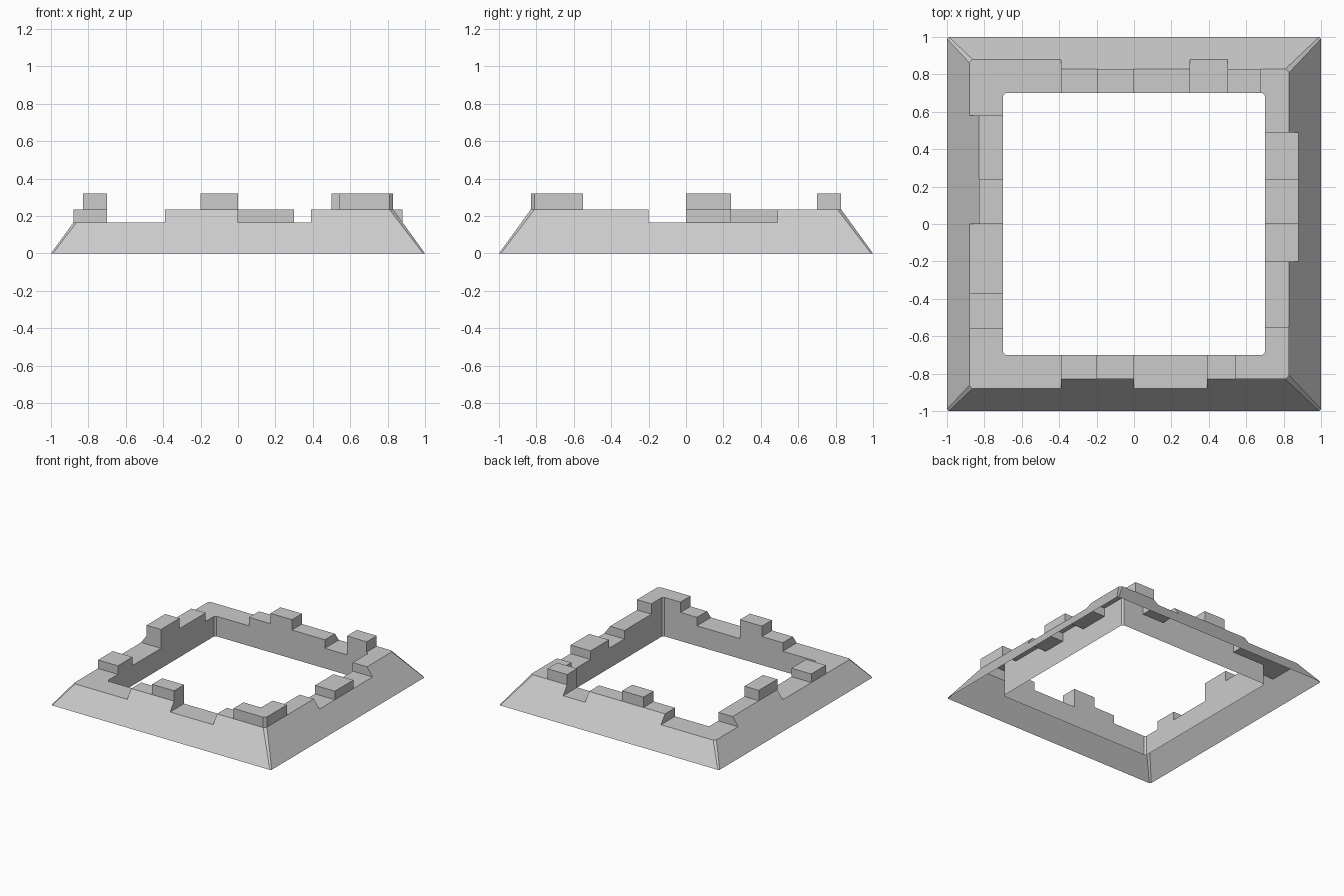
import bpy, bmesh

if "Cube" in bpy.data.objects:
    bpy.data.objects.remove(bpy.data.objects["Cube"])

LOW, MID, HIGH = 0.165, 0.235, 0.32   # step levels of the wall top
INN, TOP, LEDGE = 0.70, 0.83, 0.88    # inner face, rim at MID, rim at LOW


def make_object(name, bm):
    bmesh.ops.recalc_face_normals(bm, faces=bm.faces)
    me = bpy.data.meshes.new(name)
    bm.to_mesh(me)
    bm.free()
    ob = bpy.data.objects.new(name, me)
    bpy.context.collection.objects.link(ob)
    return ob


def prism(name, pts, z0, z1):
    bm = bmesh.new()
    lo = [bm.verts.new((x, y, z0)) for x, y in pts]
    hi = [bm.verts.new((x, y, z1)) for x, y in pts]
    n = len(pts)
    bm.faces.new(lo)
    bm.faces.new(hi)
    for i in range(n):
        j = (i + 1) % n
        bm.faces.new((lo[i], lo[j], hi[j], hi[i]))
    return make_object(name, bm)


def box(name, x0, x1, y0, y1, z0, z1):
    return prism(name, [(x0, y0), (x1, y0), (x1, y1), (x0, y1)], z0, z1)


def ring(bm, r, c, z):
    # square with small clipped corners
    pts = [(r, -r + c), (r, r - c), (r - c, r), (-r + c, r),
           (-r, r - c), (-r, -r + c), (-r + c, -r), (r - c, -r)]
    return [bm.verts.new((x, y, z)) for x, y in pts]


# sloped square wall with a straight-sided opening
bm = bmesh.new()
rings = [ring(bm, 1.0, 0.01, 0), ring(bm, TOP, 0.02, MID),
         ring(bm, INN, 0.015, MID), ring(bm, INN, 0.015, 0)]
for a, b in zip(rings, rings[1:] + rings[:1]):
    for i in range(8):
        j = (i + 1) % 8
        bm.faces.new((a[i], a[j], b[j], b[i]))
wall = make_object("ruined_wall", bm)

# broken-away notches: x and y ranges
notches = [(-1.1, -0.39, -1.1, -0.6), (0, 0.39, -1.1, -0.6),      # front
           (-1.1, -0.39, 0.6, 1.1), (0.30, 0.50, 0.6, 1.1),       # back
           (-1.1, -0.6, -1.1, 0), (-1.1, -0.6, 0.58, 1.1),        # left
           (0.6, 1.1, -0.20, 0.49)]                               # right
cutters = [box("notch_cutter", *n, LOW, 0.5) for n in notches]

# raised blocks, sunk a little into the wall
S = 0.04
blocks = [box("block", -0.20, 0, -TOP, -INN, MID - S, HIGH),
          box("block", -0.195, 0, INN, TOP, MID - S, HIGH),
          box("block", 0.50, 0.68, INN, TOP, MID, HIGH),
          box("block", -TOP, -INN, 0, 0.24, MID, HIGH),
          box("block", -LEDGE, -INN, -0.56, -0.37, LOW, MID),
          box("block", INN, LEDGE, 0, 0.24, LOW, MID)]
c, d = 0.02, 0.015
blocks.append(prism("corner_block", [
    (0.54, -TOP), (TOP - c, -TOP), (TOP, -TOP + c), (TOP, -0.55),
    (INN, -0.55), (INN, -INN + d), (INN - d, -INN), (0.54, -INN)], MID, HIGH))

for tools, op in ((cutters, 'DIFFERENCE'), (blocks, 'UNION')):
    for t in tools:
        m = wall.modifiers.new("bool", 'BOOLEAN')
        m.operation, m.solver, m.object = op, 'EXACT', t
        t.hide_render = True

# apply, drop helpers, open the underside
dg = bpy.context.evaluated_depsgraph_get()
wall_mesh = bpy.data.meshes.new_from_object(wall.evaluated_get(dg))
wall.modifiers.clear()
wall.data = wall_mesh
for t in cutters + blocks:
    bpy.data.objects.remove(t)
bm = bmesh.new()
bm.from_mesh(wall_mesh)
under = [f for f in bm.faces if all(v.co.z < 1e-4 for v in f.verts)]
bmesh.ops.delete(bm, geom=under, context='FACES')
bm.to_mesh(wall_mesh)
bm.free()
